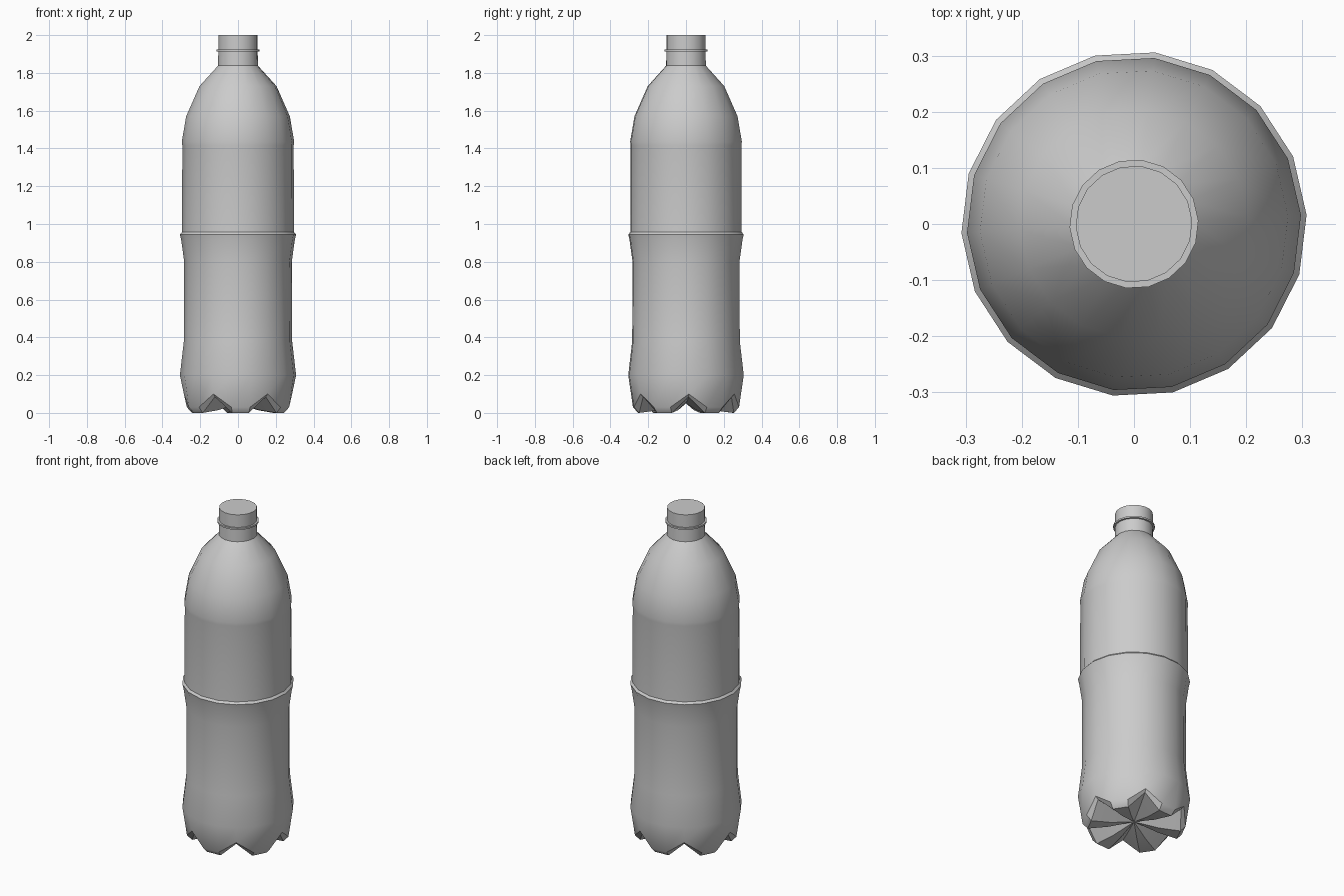
import bpy, bmesh
from math import sin, cos, radians

if "Cube" in bpy.data.objects:
    bpy.data.objects.remove(bpy.data.objects["Cube"])

SIDES = 18
START = 3  # degrees, turn of the facets


def lathe(name, rings, sides, start, bottom_z=None, top_cap=True):
    """Skin a stack of rings; each ring is a function i -> (radius, z)."""
    bm = bmesh.new()
    loops = []
    for ring in rings:
        loop = []
        for i in range(sides):
            r, z = ring(i)
            a = radians(start + 360 * i / sides)
            loop.append(bm.verts.new((r * cos(a), r * sin(a), z)))
        loops.append(loop)
    for lo, hi in zip(loops, loops[1:]):
        for i in range(sides):
            j = (i + 1) % sides
            bm.faces.new((lo[i], lo[j], hi[j], hi[i]))
    if bottom_z is None:
        bm.faces.new(loops[0][::-1])
    else:
        centre = bm.verts.new((0, 0, bottom_z))
        for i in range(sides):
            bm.faces.new((centre, loops[0][(i + 1) % sides], loops[0][i]))
    if top_cap:
        bm.faces.new(loops[-1])
    bmesh.ops.recalc_face_normals(bm, faces=bm.faces)
    mesh = bpy.data.meshes.new(name)
    bm.to_mesh(mesh)
    bm.free()
    ob = bpy.data.objects.new(name, mesh)
    bpy.context.collection.objects.link(ob)
    bpy.ops.object.select_all(action='DESELECT')
    ob.select_set(True)
    bpy.context.view_layer.objects.active = ob
    bpy.ops.object.shade_smooth_by_angle(angle=radians(35))
    return ob


def plain(r, z):
    return lambda i: (r, z)


def footed(foot, valley):
    """Every third vertex is a groove between two feet."""
    return lambda i: valley if i % 3 == 0 else foot


# Bottle body: six-footed base, waist, label recess, shoulder and neck
base = [footed((0.14, 0.015), (0.14, 0.065)),
        footed((0.255, 0.0), (0.27, 0.085)),
        footed((0.283, 0.03), (0.287, 0.1))]
profile = [(0.308, 0.2), (0.287, 0.38), (0.285, 0.8), (0.302, 0.92),
           (0.308, 0.945), (0.297, 0.957), (0.295, 1.415), (0.298, 1.435),
           (0.275, 1.57), (0.204, 1.73), (0.106, 1.838), (0.104, 1.92)]
lathe("bottle_body", base + [plain(*p) for p in profile], SIDES, START,
      bottom_z=0.05)

# Thin collar ring below the cap
lathe("neck_collar", [plain(0.115, 1.914), plain(0.115, 1.924)], SIDES, START)

# Screw cap
lathe("cap", [plain(0.104, 1.918), plain(0.104, 2.0)], SIDES, START)
